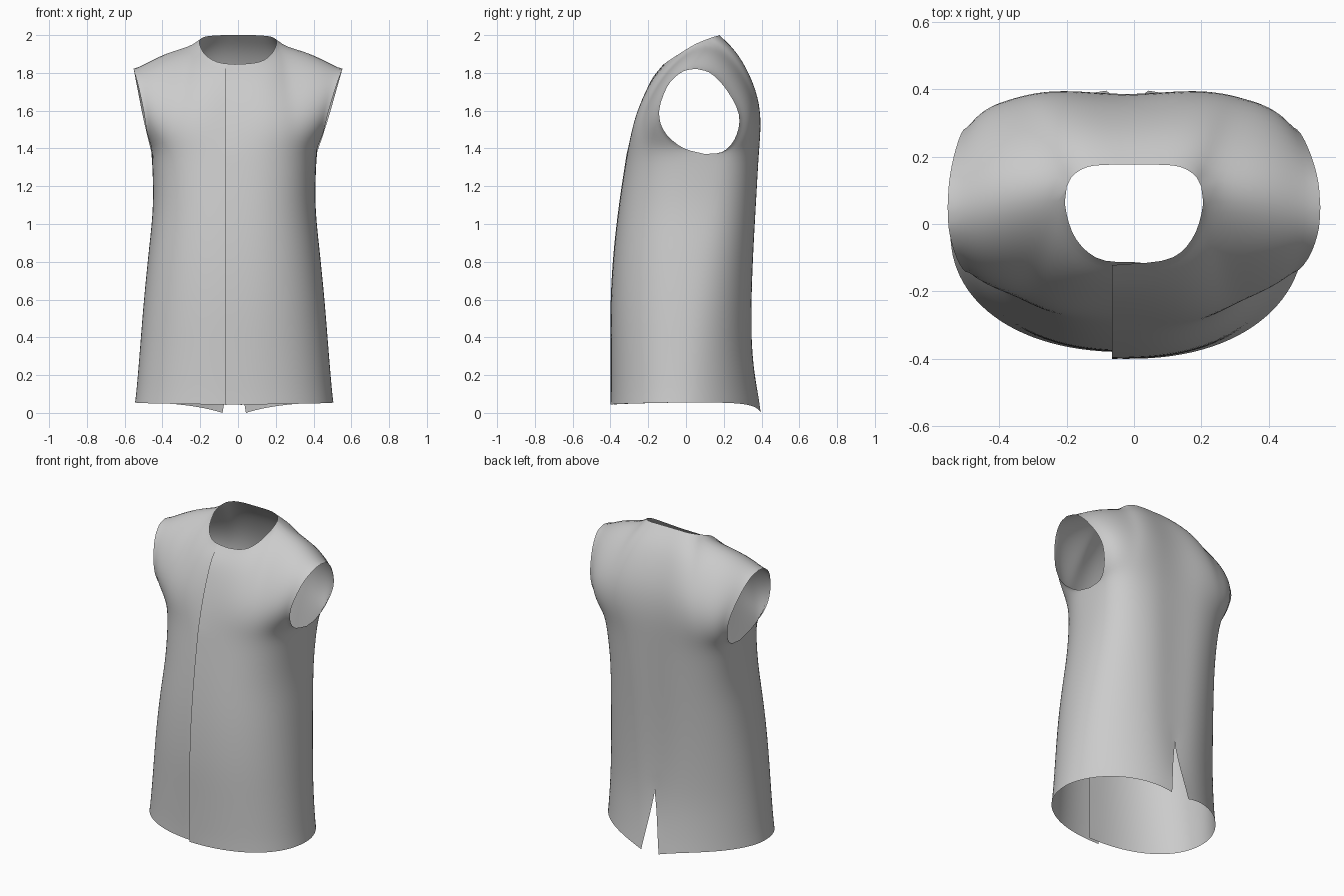
import bpy, bmesh, math
from mathutils import Vector

cube = bpy.data.objects.get("Cube")
if cube:
    bpy.data.objects.remove(cube)

COLS, LOW, UP = 28, 30, 20      # panel resolution
ARM_Z = 1.37                    # underarm height
CX = -0.02                      # body centre line


def spline(pts, t):
    """Smooth curve through evenly spaced points, t in 0..1."""
    pts = [Vector(p) for p in pts]
    n = len(pts) - 1
    i = min(int(t * n), n - 1)
    f = t * n - i
    b, c = pts[i], pts[i + 1]
    a = pts[i - 1] if i else 2 * b - c
    d = pts[i + 2] if i + 2 <= n else 2 * c - b
    return b + 0.5 * f * (c - a + f * (2 * a - 5 * b + 4 * c - d + f * (3 * (b - c) + d - a)))


# Body profile from hem to underarm: half width, side y, front y, back y
BODY = [(.525, -.02, -.40, .40), (.503, -.01, -.40, .365), (.482, .005, -.40, .36),
        (.456, .03, -.385, .367), (.43, .07, -.355, .38), (.438, .10, -.315, .393)]
TIP = (.553, .05, 1.822)
NECK = (.2, .11, 1.978)
SHOULDER = [TIP, (.38, .085, 1.918), NECK]
ARMHOLE = {
    "front": [(.44, -.02, 1.405), (.468, -.115, 1.49), (.49, -.142, 1.6),
              (.525, -.095, 1.735), (.548, -.02, 1.805), TIP],
    "back": [(.44, .2, 1.385), (.464, .265, 1.465), (.495, .28, 1.58),
             (.526, .215, 1.71), (.547, .13, 1.798), TIP]}
NECKLINE = {
    "front": [NECK, (.203, .045, 1.95), (.172, -.045, 1.895), (.1, -.105, 1.855)],
    "back": [NECK, (.18, .145, 1.99), (.135, .17, 1.997), (.07, .176, 2.0)]}
CENTRE = {
    "front": [(-.282, 1.5), (-.24, 1.63), (-.185, 1.76), (-.122, 1.843)],
    "back": [(.378, 1.55), (.35, 1.72), (.27, 1.9), (.176, 2.0)]}


def ring_point(part, side, u, t, x_end, inset):
    """Point on the body, u from side seam to panel edge, t from hem to underarm."""
    w, ys, yf, yb = spline([(*r[:3], 0) if part == "front" else (*r[:2], 0, r[3]) for r in BODY], t)
    depth = (yf + inset if part == "front" else yb) - ys
    power = 2 / (2.2 + .3 * t * t if part == "front" else 1.85 + .5 * t + .6 * t * t)
    c_end = side * (x_end - CX) / w
    phi_end = math.acos(math.copysign(abs(c_end) ** (1 / power), c_end))
    phi = u * phi_end
    c = math.cos(phi)
    x = CX + side * w * math.copysign(abs(c) ** power, c)
    y = ys + depth * abs(math.sin(phi)) ** power
    hem = .055 - (.012 * u if part == "front" else .055 * u ** 4)
    if part == "back":            # shallow spine groove
        y -= .018 * min(1, t * 3) * math.exp(-((x - CX) / .09) ** 2)
    return Vector((x, y, hem + (ARM_Z - hem) * t))


def add_panel(bm, part, side):
    """One quarter of the garment: body rows, then a blended shoulder patch."""
    under = part == "front" and side < 0
    inset = .02 if under else 0
    edge = -.065 if part == "front" else CX
    if under:
        edge = .02                # hidden underlap of the front opening

    def flip(p):
        return Vector((side * p[0], p[1], p[2]))

    def lean(p):
        """Mirrored armhole point, shifted towards the body centre low down."""
        return flip(p) + Vector((CX * (TIP[2] - p[2]) / (TIP[2] - ARM_Z), 0, 0))

    rows = []
    for i in range(LOW):
        t = i / LOW
        x_end = edge
        if part == "back":        # hem vent
            x_end += side * .062 * max(0, 1 - t / .27)
        rows.append([ring_point(part, side, j / COLS, t, x_end, inset) for j in range(COLS + 1)])

    bottom = [ring_point(part, side, j / COLS, 1, edge, inset) for j in range(COLS + 1)]
    arm = [bottom[0]] + [lean(p) for p in ARMHOLE[part]]
    mid = [bottom[-1]]
    for k, (y, z) in enumerate(CENTRE[part]):
        mid.append(Vector((edge, y + inset * (1 - k / 5), z)))
    neck = [flip(p) for p in NECKLINE[part]] + [mid[-1]]
    shoulder = [flip(p) for p in SHOULDER]

    def top(u):
        return spline(shoulder, u * 2) if u < .5 else spline(neck, u * 2 - 1)

    for i in range(UP + 1):
        v = i / UP
        h = v ** 1.6              # neck shape fades quickly below the shoulder
        a, c = spline(arm, v), spline(mid, v)
        row = []
        for j in range(COLS + 1):
            u = j / COLS
            g = (1 - u) ** 1.35
            f = 1 - g
            lo, hi = bottom[j], top(u)
            corners = (1 - h) * (g * bottom[0] + f * bottom[-1]) + h * (g * arm[-1] + f * mid[-1])
            row.append((1 - h) * lo + h * hi + g * a + f * c - corners)
        rows.append(row)

    grid = [[bm.verts.new(p) for p in row] for row in rows]
    for r0, r1 in zip(grid, grid[1:]):
        for j in range(COLS):
            quad = [r0[j], r0[j + 1], r1[j + 1], r1[j]]
            if (side > 0) == (part == "front"):
                quad.reverse()
            bm.faces.new(quad)


# Garment shell
bm = bmesh.new()
for part in ("front", "back"):
    for side in (1, -1):
        add_panel(bm, part, side)
bmesh.ops.remove_doubles(bm, verts=bm.verts, dist=.0005)
# Relax the cloth, leaving open edges alone
inner = [v for v in bm.verts if not v.is_boundary]
for _ in range(14):
    bmesh.ops.smooth_vert(bm, verts=inner, factor=.5, use_axis_x=True, use_axis_y=True, use_axis_z=True)
mesh = bpy.data.meshes.new("vest")
bm.to_mesh(mesh)
bm.free()
vest = bpy.data.objects.new("vest", mesh)
bpy.context.collection.objects.link(vest)

# Light grey cloth
cloth = bpy.data.materials.new("light grey cloth")
cloth.use_nodes = True
colour = (.6, .6, .6, 1)
cloth.diffuse_color = colour
cloth.node_tree.nodes["Principled BSDF"].inputs["Base Color"].default_value = colour
mesh.materials.append(cloth)

bpy.context.view_layer.objects.active = vest
vest.select_set(True)
bpy.ops.object.shade_smooth_by_angle(angle=math.radians(50))
